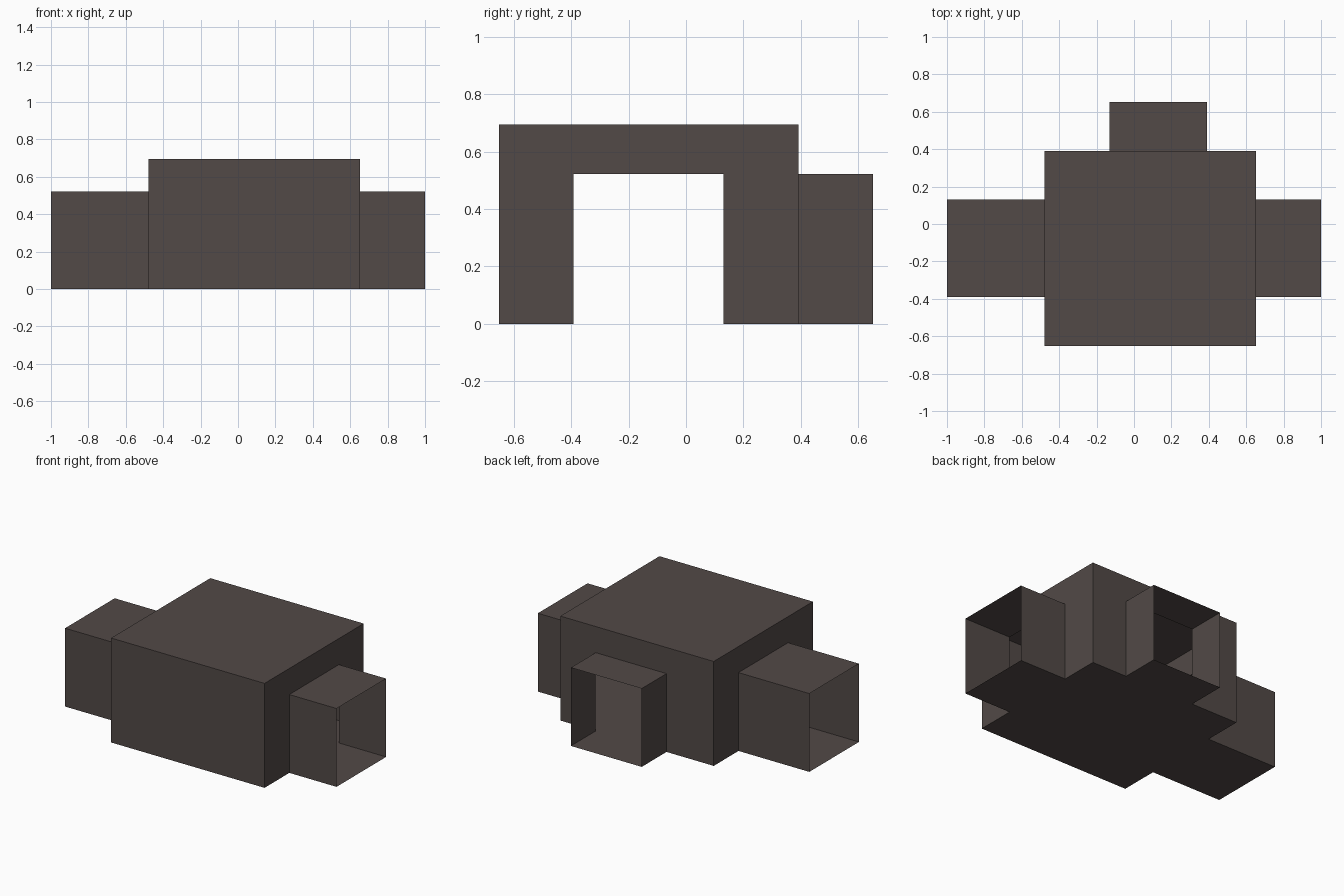
import bpy, bmesh
from mathutils import Vector

if "Cube" in bpy.data.objects:
    bpy.data.objects.remove(bpy.data.objects["Cube"])

U = 2 / 11.5            # one building unit
ROOM_H = 4 * U
DOOR_H = 3 * U
X0, X1 = -2.75 * U, 3.75 * U      # room extents
Y0, Y1 = -3.75 * U, 2.25 * U
SIDE_DOOR = (-2.25 * U, 0.75 * U)   # y range of the side passages
BACK_DOOR = (-0.75 * U, 2.25 * U)   # x range of the back passage

stone = bpy.data.materials.new("dark stone")
stone.diffuse_color = (0.084, 0.067, 0.063, 1)
stone.use_nodes = True
stone.node_tree.nodes["Principled BSDF"].inputs["Base Color"].default_value = stone.diffuse_color


def open_box(bm, x, y, h, open_sides):
    """Thin-walled box standing on z = 0 without the faces facing open_sides."""
    geo = bmesh.ops.create_cube(bm, size=1)
    for v in geo["verts"]:
        v.co = ((x[1] if v.co.x > 0 else x[0]),
                (y[1] if v.co.y > 0 else y[0]),
                (h if v.co.z > 0 else 0))
    bm.normal_update()
    gone = [f for f in bm.faces
            if any(f.normal.dot(Vector(d)) > 0.9 for d in open_sides)]
    bmesh.ops.delete(bm, geom=gone, context='FACES_ONLY')


def doorway_wall(bm, a, b, door, place):
    """Wall from a to b with a floor-level doorway; place maps (t, z) to 3D."""
    d0, d1 = door
    outline = [(a, 0), (d0, 0), (d0, DOOR_H), (d1, DOOR_H),
               (d1, 0), (b, 0), (b, ROOM_H), (a, ROOM_H)]
    bm.faces.new([bm.verts.new(place(t, z)) for t, z in outline])


def finish(name, bm):
    bmesh.ops.remove_doubles(bm, verts=bm.verts, dist=1e-5)
    bmesh.ops.recalc_face_normals(bm, faces=bm.faces)
    mesh = bpy.data.meshes.new(name)
    bm.to_mesh(mesh)
    bm.free()
    mesh.materials.append(stone)
    bpy.context.collection.objects.link(bpy.data.objects.new(name, mesh))


LEFT, RIGHT, FRONT, BACK = (-1, 0, 0), (1, 0, 0), (0, -1, 0), (0, 1, 0)

# Main room: closed front, doorways left, right and back
bm = bmesh.new()
open_box(bm, (X0, X1), (Y0, Y1), ROOM_H, (LEFT, RIGHT, BACK))
for wall_x in (X0, X1):
    doorway_wall(bm, Y0, Y1, SIDE_DOOR, lambda t, z: (wall_x, t, z))
doorway_wall(bm, X0, X1, BACK_DOOR, lambda t, z: (t, Y1, z))
finish("room", bm)

# Passages: open at both ends
for name, x, y, ends in (
        ("left_passage", (-1, X0), SIDE_DOOR, (LEFT, RIGHT)),
        ("right_passage", (X1, 1), SIDE_DOOR, (LEFT, RIGHT)),
        ("back_passage", BACK_DOOR, (Y1, 3.75 * U), (FRONT, BACK))):
    bm = bmesh.new()
    open_box(bm, x, y, DOOR_H, ends)
    finish(name, bm)
